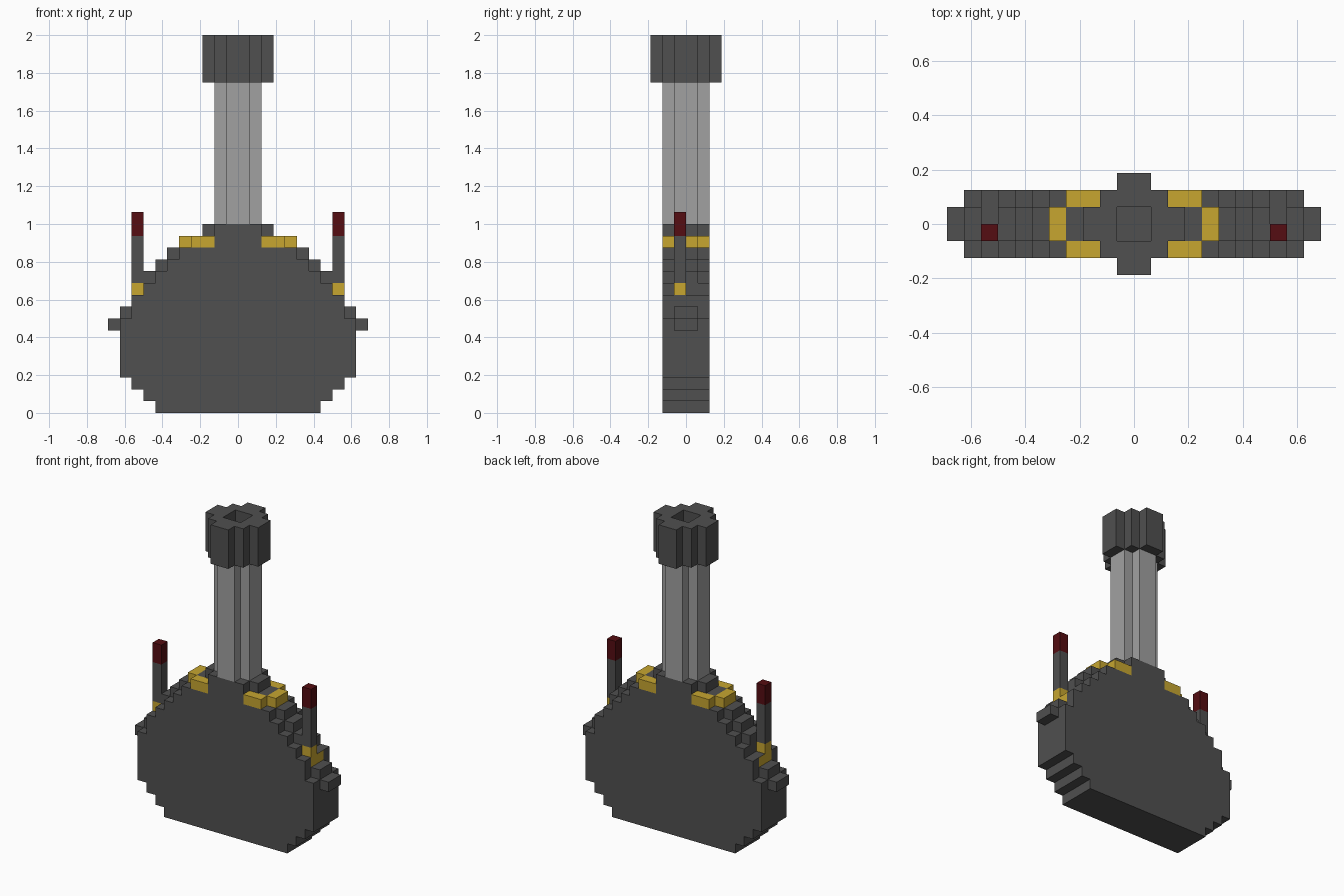
import bpy, bmesh
from mathutils import Vector

if "Cube" in bpy.data.objects:
    bpy.data.objects.remove(bpy.data.objects["Cube"])

U = 1 / 16  # block size; all coordinates below are in blocks


def material(name, rgb):
    m = bpy.data.materials.new(name)
    m.diffuse_color = (*rgb, 1)
    m.use_nodes = True
    m.node_tree.nodes["Principled BSDF"].inputs["Base Color"].default_value = m.diffuse_color
    return m


DARK = material("dark_grey", (0.08, 0.08, 0.08))
STEEL = material("light_grey", (0.355, 0.355, 0.355))
GOLD = material("gold", (0.57, 0.38, 0.03))
RED = material("dark_red", (0.09, 0.004, 0.006))


def prism(name, pts, a, b, mat, axis="z"):
    """Extrude an outline from a to b along z (outline in xy) or y (outline in xz)."""
    place = (lambda p, t: (p[0], p[1], t)) if axis == "z" else (lambda p, t: (p[0], t, p[1]))
    bm = bmesh.new()
    face = bm.faces.new([bm.verts.new(Vector(place(p, a)) * U) for p in pts])
    out = bmesh.ops.extrude_face_region(bm, geom=[face])["geom"]
    verts = [v for v in out if isinstance(v, bmesh.types.BMVert)]
    bmesh.ops.translate(bm, verts=verts, vec=Vector(place((0, 0), b - a)) * U)
    bmesh.ops.recalc_face_normals(bm, faces=bm.faces)
    me = bpy.data.meshes.new(name)
    bm.to_mesh(me)
    bm.free()
    me.materials.append(mat)
    ob = bpy.data.objects.new(name, me)
    bpy.context.collection.objects.link(ob)
    return ob


def box(name, x0, x1, y0, y1, z0, z1, mat):
    return prism(name, [(x0, y0), (x1, y0), (x1, y1), (x0, y1)], z0, z1, mat)


def mirrored(half):
    """Complete a right-hand outline with its left-hand mirror image."""
    return half + [(-x, z) for x, z in reversed(half)]


# Flat rounded body with stepped edges
prism("body", mirrored([(7, 0), (7, 1), (8, 1), (8, 2), (9, 2), (9, 3), (10, 3), (10, 8),
                        (9, 8), (9, 10), (8, 10), (8, 11), (7, 11), (7, 12), (6, 12),
                        (6, 13), (5, 13), (5, 14), (2, 14), (2, 16)]), -2, 2, DARK, "y")

# Raised central ridge, ending in a side knob
prism("body_ridge", mirrored([(11, 7), (11, 8), (10, 8), (10, 9), (8, 9), (8, 12), (7, 12),
                              (7, 13), (6, 13), (6, 14), (4, 14), (4, 15), (3, 15),
                              (3, 16)]), -1, 1, DARK, "y")

# Neck with a cross-shaped section
prism("neck", mirrored([(1, -2), (1, -1), (2, -1), (2, 1), (1, 1), (1, 2)]), 16, 28.5, STEEL)

# Collar with a square opening
collar = prism("collar", mirrored([(1, -3), (1, -2), (2, -2), (2, -1), (3, -1), (3, 1),
                                   (2, 1), (2, 2), (1, 2), (1, 3)]), 28, 32, DARK)
cutter = box("opening_cutter", -1, 1, -1, 1, 30, 33, DARK)
cutter.hide_render = True
cutter.hide_viewport = True
cut = collar.modifiers.new("opening", "BOOLEAN")
cut.operation = "DIFFERENCE"
cut.object = cutter

for s, side in ((1, "right"), (-1, "left")):
    def part(name, x0, x1, *rest):
        box(f"{side}_{name}", *sorted((s * x0, s * x1)), *rest)

    # Gold trim around the shoulder
    part("trim_front", 2, 4, -2, -1, 14, 15, GOLD)
    part("trim_back", 2, 4, 1, 2, 14, 15, GOLD)
    part("trim_end", 4, 5, -1, 1, 14, 15, GOLD)
    # Post with gold base and red tip
    part("post_base", 8, 9, -1, 1, 9, 10, GOLD)
    part("post_socket", 8, 9, -1, 0, 10, 11, GOLD)
    part("post", 8, 9, -1, 0, 11, 15, DARK)
    part("post_tip", 8, 9, -1, 0, 15, 17, RED)
